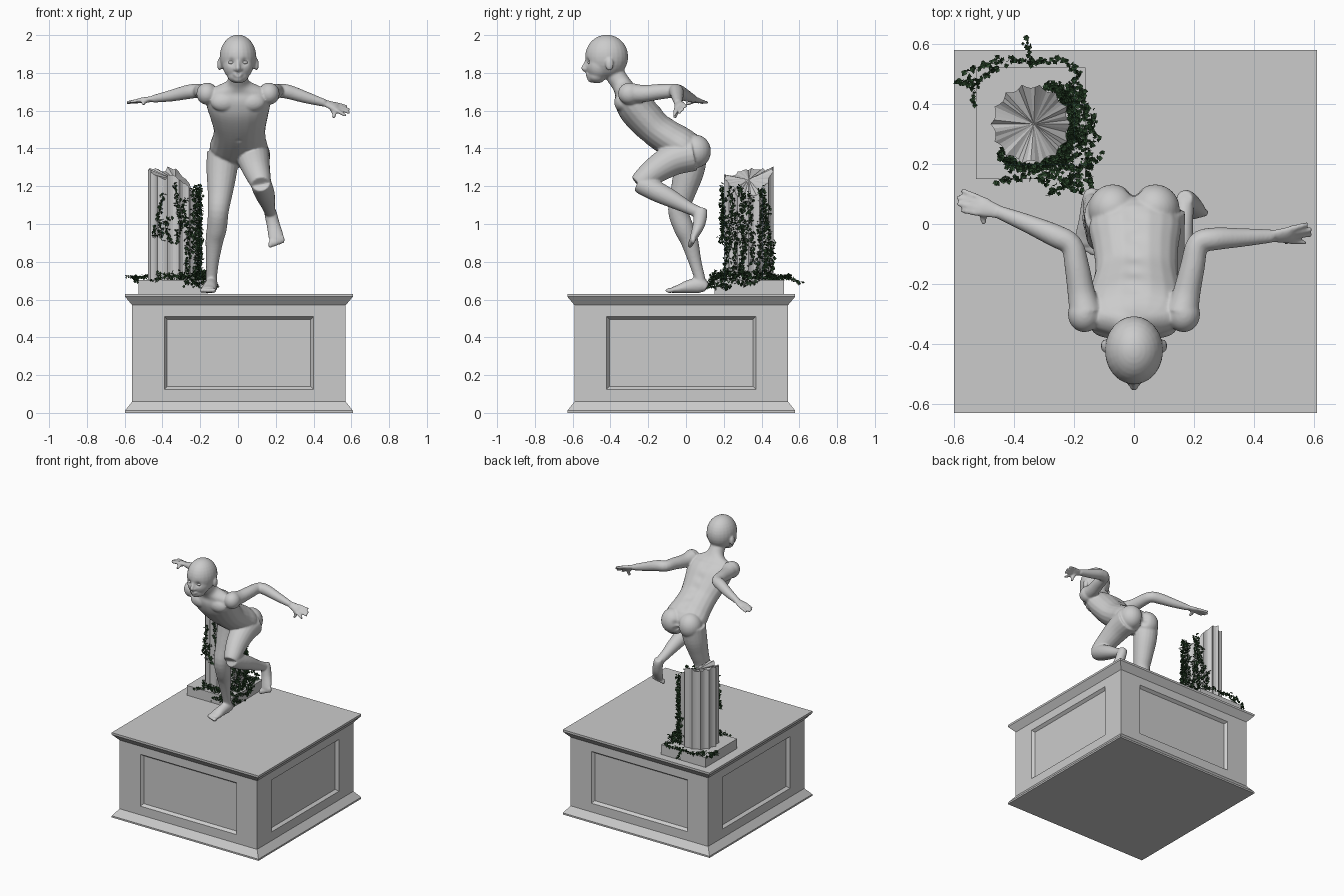
import bpy, bmesh, math, random
from mathutils import Vector, Matrix

random.seed(7)

def make(name, bm):
    bmesh.ops.recalc_face_normals(bm, faces=bm.faces)
    me = bpy.data.meshes.new(name)
    bm.to_mesh(me)
    bm.free()
    ob = bpy.data.objects.new(name, me)
    bpy.context.collection.objects.link(ob)
    return ob

# pedestal: square profile with recessed panels on four sides
bm = bmesh.new()
C = Vector((0.005, -0.025, 0))
prof = [(.603, 0), (.603, .012), (.565, .06), (.565, .57), (.603, .615), (.603, .63)]
def quad(pts):
    return bm.faces.new([bm.verts.new(p) for p in pts])
for k in range(4):
    R = Matrix.Rotation(k * math.pi / 2, 3, 'Z')
    def rect(w0, w1, z0, z1, d0, d1):
        return [C + R @ Vector(p) for p in ((-w0, -d0, z0), (w0, -d0, z0), (w1, -d1, z1), (-w1, -d1, z1))]
    for i, ((h0, z0), (h1, z1)) in enumerate(zip(prof, prof[1:])):
        if i != 2:
            quad(rect(h0, h1, z0, z1, h0, h1))
    loops = [rect(.565, .565, .06, .57, .565, .565), rect(.395, .395, .125, .51, .565, .565),
             rect(.38, .38, .14, .495, .545, .545)]
    for a, b in zip(loops, loops[1:]):
        for j in range(4):
            quad([a[j], a[(j + 1) % 4], b[(j + 1) % 4], b[j]])
    quad(loops[-1])
for z in (0, .63):
    quad([C + Vector((sx * .603, sy * .603, z)) for sx, sy in ((-1, -1), (1, -1), (1, 1), (-1, 1))])
bmesh.ops.remove_doubles(bm, verts=bm.verts, dist=1e-4)
make("pedestal", bm)

# square plinth under the column
bm = bmesh.new()
bmesh.ops.create_cube(bm, size=1, matrix=Matrix.Translation((-.343, .335, .665)) @ Matrix.Diagonal((.365, .37, .075, 1)))
make("column_plinth", bm)

# broken fluted column
bm = bmesh.new()
cx, cy, N = -.343, .332, 56
low, top = [], []
for i in range(N):
    a = 2 * math.pi * i / N
    r = (.134, .124, .12, .124)[i % 4]
    h = 1.235 - .055 * math.cos(a) + .02 * math.sin(a) - .04 * math.cos(2 * a) * (math.cos(a) > -.3) + random.uniform(-.008, .008)
    low.append(bm.verts.new((cx + r * math.cos(a), cy + r * math.sin(a), .70)))
    top.append(bm.verts.new((cx + r * math.cos(a), cy + r * math.sin(a), h)))
mid = bm.verts.new((cx + .01, cy, 1.235))
for i in range(N):
    j = (i + 1) % N
    bm.faces.new((low[i], low[j], top[j], top[i]))
    bm.faces.new((top[i], top[j], mid))
bm.faces.new(low[::-1])
make("broken_column", bm)

# ivy: folded diamond leaves scattered along vines
bm = bmesh.new()
def leaf(p, s):
    M = Matrix.Translation(p) @ Matrix.Rotation(random.uniform(0, 6.28), 4, 'Z') @ Matrix.Rotation(random.uniform(-1.6, 1.6), 4, 'X')
    v = [bm.verts.new(M @ (Vector(q) * s)) for q in ((0, -1, 0), (.8, 0, .35), (0, 1, 0), (-.8, 0, .35))]
    bm.faces.new((v[0], v[1], v[2]))
    bm.faces.new((v[0], v[2], v[3]))
def vine(pts, spread=.012, step=.006, size=.012):
    pts = [Vector(p) for p in pts]
    for a, b in zip(pts, pts[1:]):
        n = max(1, int((b - a).length / step))
        for i in range(n):
            p = a.lerp(b, i / n)
            for _ in range(2):
                leaf(p + Vector([random.gauss(0, spread * .6) for _ in range(3)]), size * random.uniform(.6, 1.1))
climbers = [(-130, .93, 1.03), (-112, .92, 1.17), (-95, .9, 1.06), (-80, .9, 1.23), (-62, .72, 1.15), (-48, .85, 1.2),
            (-35, .72, 1.1), (-22, .75, 1.22), (-8, .7, 1.2), (5, .78, 1.17), (17, .7, 1.2), (30, .72, 1.12), (45, .7, 1.2), (55, .7, .92)]
for ang, z0, z1 in climbers:
    pts, z, a = [], z0, ang
    while z < z1:
        t = math.radians(a)
        pts.append((cx + .143 * math.cos(t), cy + .143 * math.sin(t), z))
        z += .035
        a += random.uniform(-7, 7)
    vine(pts)
for r, z, a0, a1 in ((.155, .72, -125, 60), (.185, .725, -85, 50), (.215, .70, -60, 20), (.235, .68, -75, -25)):
    pts = []
    for a in range(a0, a1, 12):
        rr = r + random.uniform(-.015, .02)
        pts.append((cx + rr * math.cos(math.radians(a)), cy + rr * math.sin(math.radians(a)), z + random.uniform(-.02, .03)))
    vine(pts, .014)
# trailing ground vines
for tr in ([(-.22, .44, .72), (-.18, .5, .71), (-.24, .55, .72), (-.34, .53, .72), (-.36, .62, .68)],
           [(-.34, .54, .72), (-.44, .54, .72), (-.52, .47, .72), (-.60, .47, .72)],
           [(-.46, .54, .72), (-.55, .51, .71), (-.53, .39, .70)],
           [(-.3, .2, .72), (-.38, .15, .72), (-.46, .14, .7)],
           [(-.25, .16, .70), (-.2, .11, .67), (-.14, .10, .66), (-.15, .18, .67), (-.1, .24, .67)]):
    vine(tr, .009, .008)
ivy = make("ivy", bm)
mat = bpy.data.materials.new("ivy_green")
mat.diffuse_color = (.025, .065, .025, 1)
ivy.data.materials.append(mat)

# figure: tapered limbs and ellipsoids fused into one skin
bm = bmesh.new()
def tube(pts, ref=(1, 0, 0), n=20):
    P = [tuple(p) if len(p) == 5 else tuple(p) + (p[3],) for p in pts]
    Q = [P[0]] + P + [P[-1]]
    S = []
    for a, b, c, d in zip(Q, Q[1:], Q[2:], Q[3:]):
        for k in range(4):
            t = k / 4
            S.append([.5 * (2 * q + (r - p) * t + (2 * p - 5 * q + 4 * r - s) * t * t + (3 * q - p - 3 * r + s) * t ** 3)
                      for p, q, r, s in zip(a, b, c, d)])
    S.append(list(P[-1]))
    rings = []
    for i, s in enumerate(S):
        t = (Vector(S[min(i + 1, len(S) - 1)][:3]) - Vector(S[max(i - 1, 0)][:3])).normalized()
        u = Vector(ref)
        u = (u - t * u.dot(t)).normalized()
        v = t.cross(u)
        rings.append([bm.verts.new(Vector(s[:3]) + u * s[3] * math.cos(6.28319 * j / n) + v * s[4] * math.sin(6.28319 * j / n)) for j in range(n)])
    for a, b in zip(rings, rings[1:]):
        for j in range(n):
            bm.faces.new((a[j], a[(j + 1) % n], b[(j + 1) % n], b[j]))
    bm.faces.new(rings[0][::-1])
    bm.faces.new(rings[-1])
def ball(c, r):
    r = r if isinstance(r, tuple) else (r, r, r)
    bmesh.ops.create_uvsphere(bm, u_segments=24, v_segments=16, radius=1, matrix=Matrix.Translation(c) @ Matrix.Diagonal((*r, 1)))

# torso and neck
tube([(0, .06, 1.335, .10, .06), (.003, .0, 1.40, .152, .095), (.006, -.08, 1.45, .142, .096), (.008, -.155, 1.50, .137, .093),
      (.006, -.22, 1.565, .152, .098), (.003, -.27, 1.625, .168, .098), (0, -.305, 1.675, .17, .082), (0, -.325, 1.712, .14, .058),
      (0, -.345, 1.745, .066, .052), (0, -.375, 1.79, .05, .052), (0, -.40, 1.84, .05, .05)])
# head
ball((0, -.42, 1.885), (.097, .114, .117))
ball((0, -.46, 1.84), (.081, .072, .082))
ball((0, -.472, 1.785), (.056, .05, .04))
ball((0, -.497, 1.77), (.03, .026, .022))
tube([(0, -.525, 1.868, .008), (0, -.534, 1.845, .010), (0, -.542, 1.826, .013), (0, -.53, 1.816, .014)])
ball((0, -.52, 1.793), (.027, .013, .007))
ball((0, -.518, 1.783), (.022, .014, .007))
for s in (-1, 1):
    ball((s * .014, -.528, 1.82), .010)
    ball((s * .098, -.405, 1.845), (.012, .022, .033))
    ball((s * .07, .05, 1.385), (.082, .082, .088))
    ball((s * .165, -.30, 1.69), (.055, .06, .058))
    ball((s * .075, -.34, 1.645), (.07, .04, .05))

# arms, hands and fingers
tube([(-.16, -.30, 1.695, .055), (-.175, -.23, 1.69, .046), (-.19, -.14, 1.70, .041), (-.208, -.07, 1.705, .037), (-.26, -.04, 1.70, .038),
      (-.35, .0, 1.68, .031), (-.45, .04, 1.662, .02, .022)], (0, 0, 1))
tube([(.16, -.30, 1.695, .055), (.175, -.23, 1.69, .046), (.195, -.14, 1.70, .041), (.213, -.065, 1.705, .037), (.265, -.05, 1.70, .038),
      (.36, -.045, 1.67, .031), (.46, -.04, 1.64, .02, .022)], (0, 0, 1))
hands = [((-.45, .04, 1.662), (-.505, .058, 1.655), (0, .034, -.006),
          [(-.575, .113, 1.642), (-.59, .09, 1.64), (-.588, .068, 1.645), (-.575, .045, 1.645)], (-.497, .0, 1.635)),
         ((.46, -.04, 1.64), (.512, -.037, 1.622), (0, .026, .022),
          [(.578, .0, 1.622), (.592, -.018, 1.605), (.592, -.035, 1.588), (.572, -.062, 1.572)], (.505, -.062, 1.562))]
for wrist, palm, wide, tips, thumb in hands:
    w, p, d = Vector(wrist), Vector(palm), Vector(wide)
    tube([(*w, .023, .014), (*w.lerp(p, .5), .028, .015), (*p, .034, .014), (*(p + (p - w) * .25), .031, .011)], d)
    for i, t in enumerate(tips):
        base = p + d * (.75 - .5 * i) + (p - w) * .1
        tube([(*base, .0105), (*base.lerp(Vector(t), .5), .0095), (*t, .008)], (0, 0, 1), 10)
    tube([(*w.lerp(p, .4), .013), (*p.lerp(Vector(thumb), .55), .012), (*thumb, .009)], (0, 1, 0), 10)

# standing leg and foot
tube([(-.08, .03, 1.38, .085), (-.086, .015, 1.28, .081), (-.094, -.015, 1.17, .067), (-.104, -.04, 1.07, .055), (-.112, -.012, .98, .053),
      (-.125, .018, .91, .047), (-.135, .048, .80, .034), (-.14, .072, .715, .029), (-.14, .075, .68, .031)])
tube([(-.138, .11, .662, .025, .024), (-.14, .075, .676, .034, .041), (-.148, .01, .668, .036, .034), (-.155, -.04, .656, .041, .022), (-.158, -.07, .652, .038, .016)])
for i in range(5):
    ball((-.127 - .0165 * i, -.088 + .007 * i, .648), (.0125 - .001 * i, .022, .013))
# raised leg and foot
tube([(.08, .04, 1.37, .09), (.083, -.06, 1.345, .086), (.097, -.155, 1.29, .073), (.115, -.225, 1.235, .06), (.12, -.255, 1.21, .05)])
tube([(.12, -.25, 1.22, .05), (.125, -.22, 1.205, .055), (.138, -.15, 1.17, .054), (.15, -.08, 1.135, .047), (.163, .01, 1.088, .034), (.17, .07, 1.06, .03)])
tube([(.168, .085, 1.085, .026, .026), (.173, .078, 1.055, .033, .036), (.187, .068, .995, .035, .032), (.2, .045, .94, .04, .022), (.204, .033, .915, .037, .016)])
for i in range(5):
    ball((.172 + .0165 * i, .022 + .004 * i, .893 + .006 * i), (.0125 - .001 * i, .014, .021))

raw = make("figure", bm)
m = raw.modifiers.new("fuse", 'REMESH')
m.mode, m.voxel_size, m.use_smooth_shade = 'VOXEL', .006, True
m = raw.modifiers.new("soften", 'SMOOTH')
m.factor, m.iterations = .5, 5
me = bpy.data.meshes.new_from_object(raw.evaluated_get(bpy.context.evaluated_depsgraph_get()))
raw.modifiers.clear()
raw.data = me

# sculpted dents: eye sockets, mouth, spine, buttock cleft, navel
dents = [((s * .036, -.525, 1.858), .017, (0, .012, 0)) for s in (-1, 1)]
dents += [((0, -.53, 1.788), .008, (0, .004, 0)), ((0, .125, 1.40), .02, (0, -.035, -.01)), ((0, .11, 1.35), .02, (0, -.035, 0)),
          ((.005, -.235, 1.43), .012, (0, .008, .008))]
dents += [((0, .02 - .062 * i, 1.49 + .05 * i), .03, (0, -.004, -.006)) for i in range(5)]
for v in me.vertices:
    for c, r, d in dents:
        q = (v.co - Vector(c)).length_squared / (r * r)
        if q < 6:
            v.co += Vector(d) * math.exp(-q)
# eyes
for s in (-1, 1):
    bm = bmesh.new()
    ball((s * .036, -.507, 1.855), (.016, .014, .010))
    eye = make("eye_" + ("left" if s > 0 else "right"), bm)
    eye.data.shade_smooth()
me.shade_smooth()
